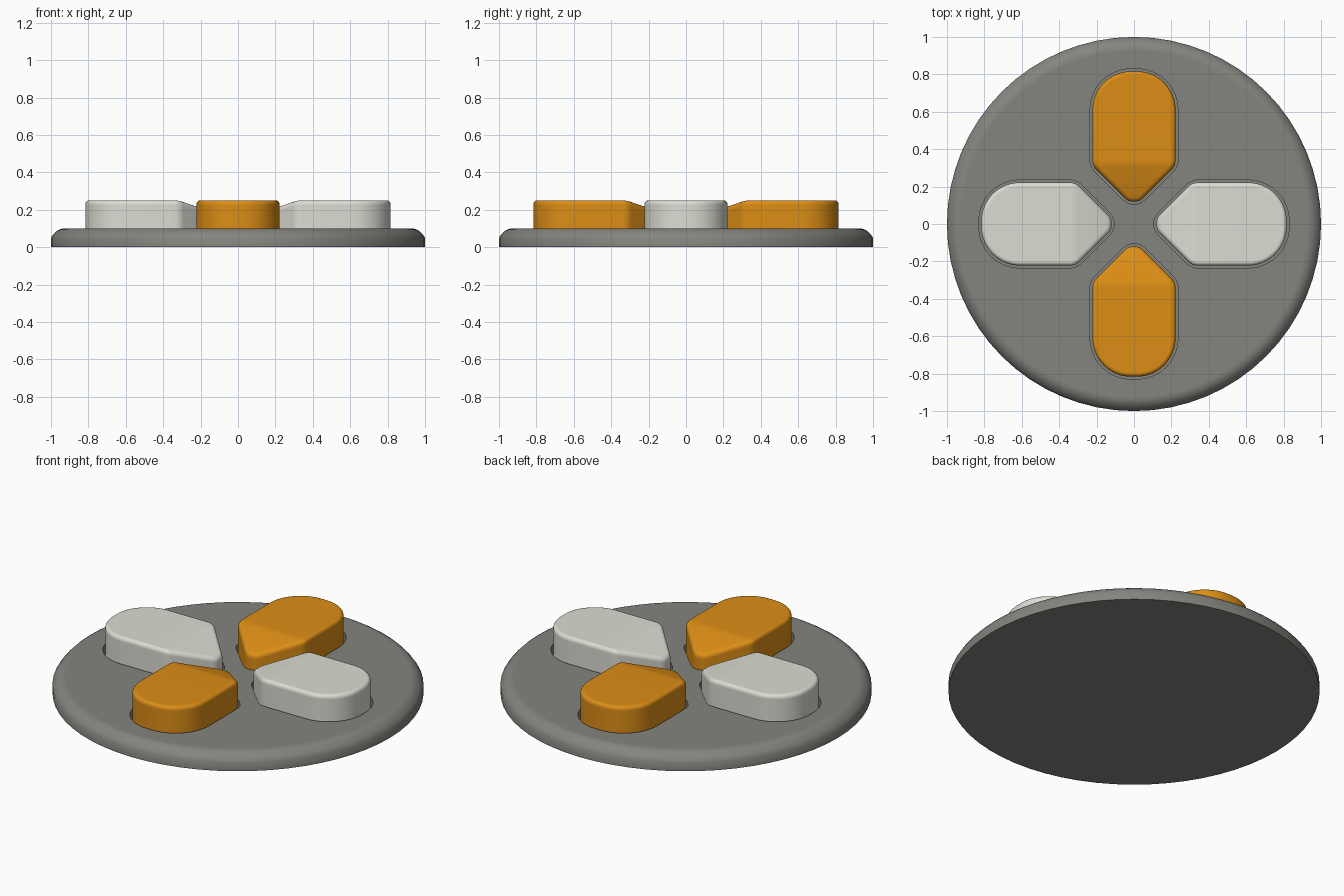
import bpy, bmesh, math
from mathutils import Vector, Matrix

if "Cube" in bpy.data.objects:
    bpy.data.objects.remove(bpy.data.objects["Cube"])


def material(name, rgb):
    m = bpy.data.materials.new(name)
    m.diffuse_color = (*rgb, 1)
    m.use_nodes = True
    m.node_tree.nodes["Principled BSDF"].inputs["Base Color"].default_value = m.diffuse_color
    return m


def make_object(name, bm, mat=None):
    bmesh.ops.recalc_face_normals(bm, faces=bm.faces)
    mesh = bpy.data.meshes.new(name)
    bm.to_mesh(mesh)
    bm.free()
    ob = bpy.data.objects.new(name, mesh)
    bpy.context.collection.objects.link(ob)
    if mat:
        mesh.materials.append(mat)
    return ob


def smooth(ob, angle=35):
    ob.data.shade_smooth()
    ob.data.set_sharp_from_angle(angle=math.radians(angle))


def loft(bm, rings):
    """Skin a stack of closed rings; returns their vertices."""
    loops = [[bm.verts.new(p) for p in ring] for ring in rings]
    for a, b in zip(loops, loops[1:]):
        n = len(a)
        for i in range(n):
            j = (i + 1) % n
            bm.faces.new((a[i], a[j], b[j], b[i]))
    return loops


def fillet(prev, corner, nxt, r, steps):
    """Points of an arc rounding one corner."""
    u, v = (prev - corner).normalized(), (nxt - corner).normalized()
    half = u.angle(v) / 2
    t = r / math.tan(half)
    centre = corner + (u + v).normalized() * (r / math.sin(half))
    start, end = corner + u * t - centre, corner + v * t - centre
    sweep = start.angle_signed(end)
    return [centre + Matrix.Rotation(-sweep * k / steps, 2) @ start
            for k in range(steps + 1)]


def outline(inset):
    """Button outline pointing along +x, tip towards the middle."""
    k = math.tan(math.pi / 8) * inset
    c = [Vector(p) for p in ((0.12 + inset, 0), (0.12 + inset, 0.03 - k),
                             (0.312 + k, 0.222 - inset),
                             (0.816 - inset, 0.222 - inset), (0.816 - inset, 0))]
    half = (fillet(c[0], c[1], c[2], 0.055 - inset, 4)
            + fillet(c[1], c[2], c[3], 0.07 - inset, 6)
            + fillet(c[2], c[3], c[4], 0.205 - inset, 12))
    return half + [Vector((p.x, -p.y)) for p in reversed(half)]


def slope(x):
    """How far the button top drops towards its tip."""
    s = 0.345 - x
    if s <= 0:
        return 0
    return 0.35 * s * s / 0.12 if s < 0.06 else 0.35 * (s - 0.03)


def prism(bm, levels):
    loops = loft(bm, [[(p.x, p.y, z - drop * slope(p.x)) for p in outline(d)]
                      for d, z, drop in levels])
    # caps made of strips across the width
    for loop in (loops[0], loops[-1]):
        n = len(loop)
        for i in range(n // 2 - 1):
            bm.faces.new((loop[i], loop[i + 1], loop[n - 2 - i], loop[n - 1 - i]))


grey = material("grey", (0.23, 0.235, 0.21))
white = material("off_white", (0.72, 0.72, 0.65))
orange = material("orange", (0.72, 0.27, 0.008))

# Round base plate with softened upper rim
bm = bmesh.new()
profile = [(1, 0), (1, 0.05), (0.988, 0.068), (0.973, 0.084),
           (0.955, 0.095), (0.935, 0.1), (0.925, 0.1)]
loops = loft(bm, [[(r * math.cos(a), r * math.sin(a), z)
                   for a in (math.tau * i / 64 for i in range(64))]
                  for r, z in profile])
bm.faces.new(loops[0])
bm.faces.new(loops[-1])
base = make_object("base_plate", bm, grey)

# Four pockets cut into the plate
bm = bmesh.new()
for i in range(4):
    old = set(bm.verts)
    prism(bm, [(-0.013, 0.04, 0), (-0.013, 0.2, 0)])
    bmesh.ops.rotate(bm, verts=[v for v in bm.verts if v not in old],
                     matrix=Matrix.Rotation(math.pi / 2 * i, 3, 'Z'))
cutter = make_object("pocket_cutter", bm)
cutter.hide_render = True
mod = base.modifiers.new("pockets", 'BOOLEAN')
mod.operation, mod.solver, mod.object = 'DIFFERENCE', 'EXACT', cutter
bpy.context.view_layer.objects.active = base
bpy.ops.object.modifier_apply(modifier=mod.name)
bpy.data.objects.remove(cutter)
smooth(base)

# Four buttons with rounded top edges
for i, side in enumerate(("right", "back", "left", "front")):
    bm = bmesh.new()
    prism(bm, [(0, 0.04, 0), (0, 0.225, 1), (0, 0.23, 1), (0.0025, 0.24, 1),
               (0.009, 0.2475, 1), (0.018, 0.25, 1), (0.023, 0.25, 1)])
    button = make_object(side + "_button", bm, orange if i % 2 else white)
    button.rotation_euler.z = math.pi / 2 * i
    smooth(button)
